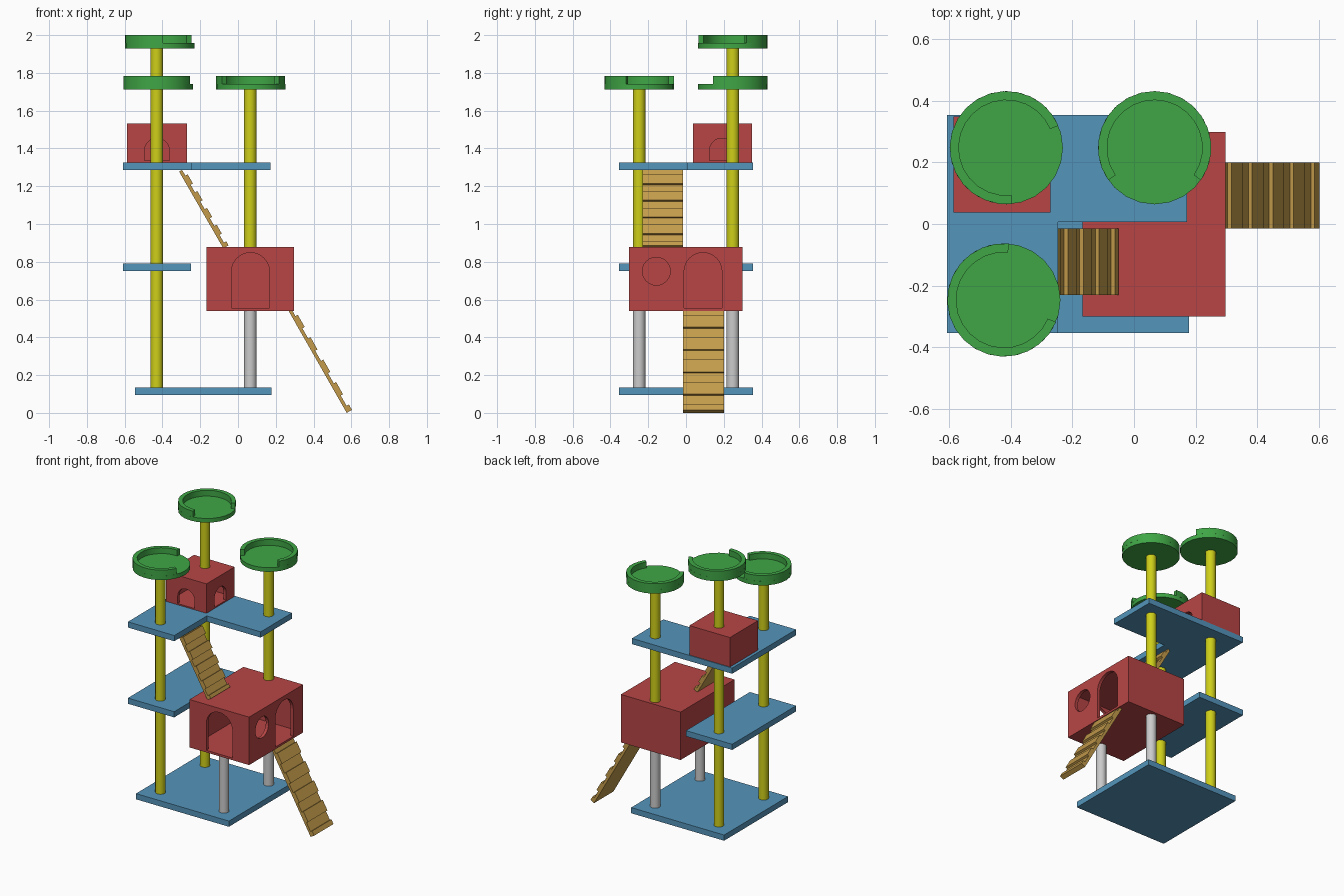
import bpy, bmesh
from math import sin, cos, pi, radians, hypot
from mathutils import Vector

if "Cube" in bpy.data.objects:
    bpy.data.objects.remove(bpy.data.objects["Cube"])


def material(name, rgb):
    m = bpy.data.materials.new(name)
    m.diffuse_color = (*rgb, 1)
    m.use_nodes = True
    m.node_tree.nodes["Principled BSDF"].inputs["Base Color"].default_value = m.diffuse_color
    return m


RED = material("red", (0.48, 0.06, 0.06))
BLUE = material("blue", (0.09, 0.30, 0.50))
GREEN = material("green", (0.05, 0.38, 0.06))
YELLOW = material("yellow", (0.62, 0.62, 0.01))
WOOD = material("wood", (0.55, 0.33, 0.07))


def add_prism(bm, points, sweep):
    """Closed 3D outline swept along a vector into a solid."""
    sweep = Vector(sweep)
    a = [bm.verts.new(p) for p in points]
    b = [bm.verts.new(Vector(p) + sweep) for p in points]
    n = len(a)
    faces = [bm.faces.new(a), bm.faces.new(b[::-1])]
    for i in range(n):
        faces.append(bm.faces.new((a[i], b[i], b[(i + 1) % n], a[(i + 1) % n])))
    bmesh.ops.recalc_face_normals(bm, faces=faces)


def make(name, prisms, mat=None, smooth=False):
    bm = bmesh.new()
    for points, sweep in prisms:
        add_prism(bm, points, sweep)
    me = bpy.data.meshes.new(name)
    bm.to_mesh(me)
    bm.free()
    ob = bpy.data.objects.new(name, me)
    bpy.context.collection.objects.link(ob)
    if mat:
        me.materials.append(mat)
    if smooth:
        bpy.ops.object.select_all(action='DESELECT')
        ob.select_set(True)
        bpy.context.view_layer.objects.active = ob
        bpy.ops.object.shade_smooth_by_angle(angle=radians(30))
    return ob


def box(x0, x1, y0, y1, z0, z1):
    return [(x0, y0, z0), (x1, y0, z0), (x1, y1, z0), (x0, y1, z0)], (0, 0, z1 - z0)


def arc(x, y, r, a0, a1, n):
    return [(x + r * cos(a0 + (a1 - a0) * i / n), y + r * sin(a0 + (a1 - a0) * i / n))
            for i in range(n + 1)]


def cylinder(x, y, r, z0, z1, n=24):
    return [(px, py, z0) for px, py in arc(x, y, r, 0, 2 * pi, n)[:-1]], (0, 0, z1 - z0)


# Platforms
make("base_board", [box(-0.545, 0.178, -0.355, 0.355, 0.095, 0.135)], BLUE)
make("middle_platform", [box(-0.608, -0.248, -0.355, 0.355, 0.75, 0.79)], BLUE)
corner = [(-0.608, -0.355), (-0.247, -0.355), (-0.247, 0.006),
          (0.172, 0.006), (0.172, 0.355), (-0.608, 0.355)]
make("upper_platform", [([(x, y, 1.286) for x, y in corner], (0, 0, 0.04))], BLUE)

# Posts, split where they meet platforms and houses
POSTS = [("front_left_post", -0.43, -0.248, YELLOW, [(0.135, 0.75), (0.79, 1.286), (1.326, 1.713)]),
         ("back_left_post", -0.43, 0.248, YELLOW, [(0.135, 0.75), (0.79, 1.286), (1.533, 1.93)]),
         ("back_right_post", 0.065, 0.248, YELLOW, [(0.877, 1.286), (1.326, 1.713)]),
         ("front_right_leg", 0.065, -0.248, None, [(0.135, 0.54)]),
         ("back_right_leg", 0.065, 0.248, None, [(0.135, 0.54)])]
for name, x, y, mat, spans in POSTS:
    make(name, [cylinder(x, y, 0.033, a, b) for a, b in spans], mat, True)


# Round perches: floor disc plus a rim with an entry gap (rim runs a0..a1 degrees)
def perch(name, x, y, z, a0, a1):
    a0, a1 = radians(a0), radians(a1)
    rim = arc(x, y, 0.184, a0, a1, 18) + arc(x, y, 0.155, a1, a0, 18)
    make(name, [cylinder(x, y, 0.184, z, z + 0.029),
                ([(px, py, z + 0.029) for px, py in rim], (0, 0, 0.041))], GREEN, True)


perch("back_left_perch", -0.415, 0.248, 1.93, 23, 276)
perch("back_right_perch", 0.067, 0.248, 1.713, -35, 215)
perch("front_left_perch", -0.423, -0.247, 1.713, 85, 337)


# Hollow houses with arched doors cut in the front and right walls
def arch(c, r, z0, zc):
    return [(c - r, z0), (c + r, z0)] + arc(c, zc, r, 0, pi, 16)


def house(name, x0, x1, y0, y1, z0, z1, wall, floor, roof, fronts, rights):
    ob = make(name, [box(x0, x1, y0, y1, z0, z1)], RED)
    t = wall + 0.03
    cuts = [box(x0 + wall, x1 - wall, y0 + wall, y1 - wall, z0 + floor, z1 - roof)]
    cuts += [([(u, y0 - 0.02, v) for u, v in p], (0, t, 0)) for p in fronts]
    cuts += [([(x1 + 0.02, u, v) for u, v in p], (-t, 0, 0)) for p in rights]
    cutters = []
    for i, c in enumerate(cuts):
        cutter = make(f"{name}_cutter_{i}", [c])
        cutter.hide_render = True
        mod = ob.modifiers.new("cut", 'BOOLEAN')
        mod.operation, mod.solver, mod.object = 'DIFFERENCE', 'EXACT', cutter
        cutters.append(cutter)
    # Bake the cuts and drop the cutters
    dg = bpy.context.evaluated_depsgraph_get()
    me = bpy.data.meshes.new_from_object(ob.evaluated_get(dg))
    ob.modifiers.clear()
    ob.data = me
    me.materials.clear()
    me.materials.append(RED)
    for c in cutters:
        bpy.data.objects.remove(c)


house("large_house", -0.167, 0.297, -0.301, 0.299, 0.54, 0.877, 0.022, 0.014, 0.022,
      [arch(0.066, 0.101, 0.555, 0.747)],
      [arch(0.09, 0.1, 0.555, 0.748), arc(-0.157, 0.75, 0.074, 0, 2 * pi, 24)[:-1]])
house("small_house", -0.587, -0.271, 0.037, 0.35, 1.326, 1.533, 0.022, 0.008, 0.022,
      [arch(-0.429, 0.066, 1.335, 1.388)],
      [arch(0.19, 0.066, 1.335, 1.388)])


# Ramps: a thin board with evenly spaced cleats on its upper side
def ramp(name, start, end, y0, y1):
    s, e = Vector(start), Vector(end)
    d = e - s
    n = Vector((-d.y, d.x)).normalized()

    def slab(f0, f1, h0, h1):
        pts = [s + d * f0 + n * h0, s + d * f1 + n * h0, s + d * f1 + n * h1, s + d * f0 + n * h1]
        return [(p.x, y0, p.y) for p in pts], (0, y1 - y0, 0)

    parts = [slab(0, 1, -0.018, 0)]
    for i in range(5):
        f = 0.075 + 0.218 * i
        parts.append(slab(f, min(f + 0.118, 1), 0, 0.014))
    make(name, parts, WOOD)


ramp("lower_ramp", (0.281, 0.553), (0.591, 0.009), -0.015, 0.2)
ramp("upper_ramp", (-0.296, 1.286), (-0.062, 0.88), -0.23, -0.015)
